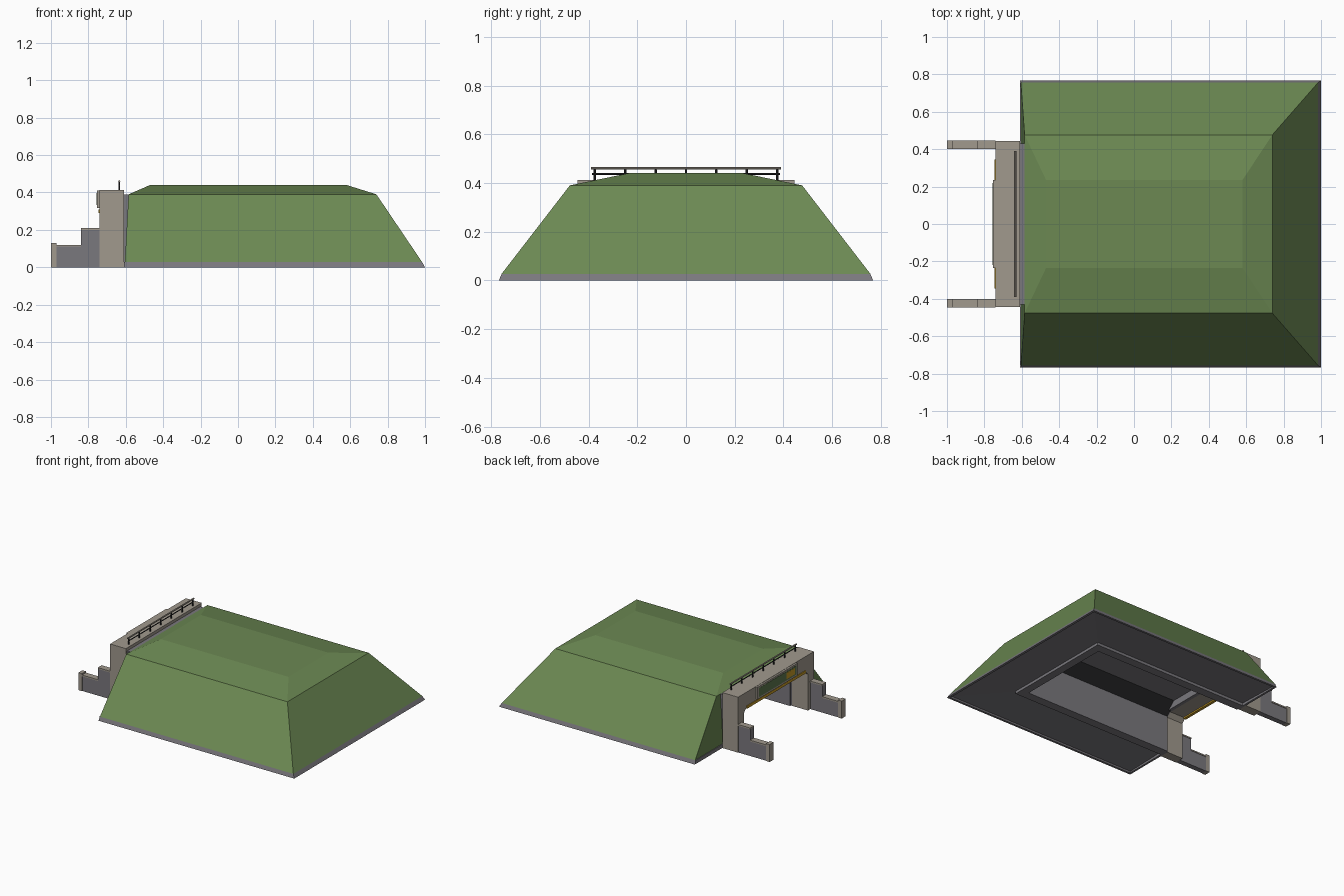
import bpy
import bmesh
from math import pi
from mathutils import Matrix, Vector

cube = bpy.data.objects.get("Cube")
if cube:
    bpy.data.objects.remove(cube, do_unlink=True)


def material(name, r, g, b):
    m = bpy.data.materials.new(name)
    m.use_nodes = True
    m.diffuse_color = (r, g, b, 1)
    bsdf = m.node_tree.nodes["Principled BSDF"]
    bsdf.inputs["Base Color"].default_value = (r, g, b, 1)
    bsdf.inputs["Roughness"].default_value = 0.9
    return m


GRASS = material("grass green", 0.149, 0.25, 0.086)
TAN = material("tan concrete", 0.355, 0.32, 0.27)
GREY = material("grey concrete", 0.195, 0.188, 0.206)
DARK = material("dark metal", 0.02, 0.02, 0.022)
YELLOW = material("warning yellow", 0.55, 0.32, 0.02)
SIGN = material("sign green", 0.11, 0.18, 0.075)


def finish(name, bm, *mats, recalc=True):
    if recalc:
        bmesh.ops.recalc_face_normals(bm, faces=bm.faces)
    mesh = bpy.data.meshes.new(name)
    bm.to_mesh(mesh)
    bm.free()
    for m in mats:
        mesh.materials.append(m)
    ob = bpy.data.objects.new(name, mesh)
    bpy.context.collection.objects.link(ob)
    return ob


def box(name, x, y, z, mat):
    """Box from (min, max) ranges."""
    bm = bmesh.new()
    bmesh.ops.create_cube(bm, size=1)
    for v in bm.verts:
        v.co = Vector([(r[0] + r[1]) / 2 + c * (r[1] - r[0]) for r, c in zip((x, y, z), v.co)])
    return finish(name, bm, mat)


def rod(name, centre, radius, length, mat, along_y=False):
    """Eight-sided bar, upright or along y."""
    bm = bmesh.new()
    turn = Matrix.Rotation(pi / 2 if along_y else 0, 4, "X")
    bmesh.ops.create_cone(bm, cap_ends=True, segments=8, radius1=radius, radius2=radius,
                          depth=length, matrix=Matrix.Translation(centre) @ turn)
    return finish(name, bm, mat)


def polygon(name, points, mat):
    bm = bmesh.new()
    bm.faces.new([bm.verts.new(p) for p in points])
    return finish(name, bm, mat, recalc=False)


def extrude_x(name, profile, x0, x1, mat):
    """Closed y-z outline pushed along x."""
    bm = bmesh.new()
    face = bm.faces.new([bm.verts.new((x0, y, z)) for y, z in profile])
    new = bmesh.ops.extrude_face_region(bm, geom=[face])["geom"]
    bmesh.ops.translate(bm, vec=(x1 - x0, 0, 0),
                        verts=[v for v in new if isinstance(v, bmesh.types.BMVert)])
    return finish(name, bm, mat)


def loft(name, rings, mat, entrance_side=True, cap=False):
    """Rectangular rings (x0, x1, half y, z) joined by sloping faces."""
    bm = bmesh.new()
    loops = [[bm.verts.new(p) for p in ((a, -y, z), (b, -y, z), (b, y, z), (a, y, z))]
             for a, b, y, z in rings]
    for low, high in zip(loops, loops[1:]):
        for i in range(4 if entrance_side else 3):
            j = (i + 1) % 4
            bm.faces.new((low[i], low[j], high[j], high[i]))
    if cap:
        bm.faces.new(loops[-1])
    return finish(name, bm, mat, recalc=False)


def mirrored(profile):
    """Complete an outline given for +y by its -y half."""
    return profile + [(-y, z) for y, z in reversed(profile)]


# Earth mound
foot = (-0.605, 0.985, 0.757, 0.027)
shoulder = (-0.585, 0.74, 0.477, 0.39)
loft("mound_slopes", [foot, shoulder], GRASS, entrance_side=False)
loft("mound_crown", [shoulder, (-0.47, 0.58, 0.235, 0.44)], GRASS, cap=True)
for side, s in (("left", 1), ("right", -1)):
    pts = [(-0.605, 0.757 * s, 0.027), (-0.585, 0.477 * s, 0.39),
           (-0.585, 0.41 * s, 0.39), (-0.605, 0.41 * s, 0.027)]
    polygon(f"mound_cheek_{side}", pts[::-s], GRASS)

# Concrete kerb around the foot, and the underside rising to the hall footing
loft("kerb", [(-0.605, 0.975, 0.745, 0.012), (-0.605, 0.982, 0.752, 0),
              (-0.61, 1.0, 0.768, 0), foot], GREY, entrance_side=False)
for side, s in (("left", 1), ("right", -1)):
    box(f"kerb_end_{side}", (-0.61, -0.595), sorted((0.42 * s, 0.757 * s)), (0, 0.027), GREY)
loft("underside", [(-0.605, 0.68, 0.43, 0.02), (-0.605, 0.98, 0.75, 0.01)], GREY, entrance_side=False)

# Hall inside the mound, with dark sloping haunches
hall = extrude_x("hall_shell", mirrored([(0.43, 0), (0.43, 0.30), (0.32, 0.375)])
                 + mirrored([(-0.365, 0), (-0.365, 0.27), (-0.28, 0.35)]), -0.60, 0.62, GREY)
hall.data.materials.append(DARK)
for p in hall.data.polygons:
    if 0.3 < abs(p.normal.z) < 0.95:
        p.material_index = 1
box("hall_end_wall", (0.62, 0.68), (-0.43, 0.43), (0, 0.375), GREY)

# Entrance portal with a grey collar behind it
opening = mirrored([(-0.375, 0), (-0.375, 0.27), (-0.345, 0.30)])
extrude_x("portal", mirrored([(0.445, 0), (0.445, 0.412)]) + opening, -0.74, -0.61, TAN)
extrude_x("portal_collar", mirrored([(0.43, 0), (0.43, 0.39)]) + opening, -0.61, -0.585, GREY)
box("lintel_warning_strip", (-0.745, -0.725), (-0.345, 0.345), (0.29, 0.31), YELLOW)

# Sign board on the lintel
box("sign_board", (-0.754, -0.74), (-0.235, 0.235), (0.318, 0.41), TAN)
box("sign_panel", (-0.7555, -0.753), (-0.22, 0.22), (0.332, 0.398), SIGN)
box("sign_badge", (-0.7565, -0.755), (-0.20, -0.10), (0.342, 0.388), YELLOW)

# Stepped wing walls with caps and end posts
for side, s in (("left", 1), ("right", -1)):
    body = sorted((0.403 * s, 0.442 * s))
    wide = sorted((0.40 * s, 0.446 * s))
    for step, x, top in (("high", (-0.84, -0.74), 0.21), ("low", (-0.97, -0.84), 0.12)):
        box(f"wing_wall_{step}_{side}", x, body, (0, top - 0.01), GREY)
        box(f"wing_cap_{step}_{side}", x, wide, (top - 0.01, top), TAN)
    box(f"wing_end_post_{side}", (-1.0, -0.97), wide, (0, 0.13), TAN)

# Railing on the portal roof
for i in range(7):
    rod(f"railing_post_{i + 1}", (-0.635, -0.375 + i * 0.125, 0.434), 0.005, 0.046, DARK)
rod("railing_mid_rail", (-0.635, 0, 0.437), 0.0035, 0.77, DARK, along_y=True)
rod("railing_top_rail", (-0.635, 0, 0.46), 0.0055, 0.78, TAN, along_y=True)
